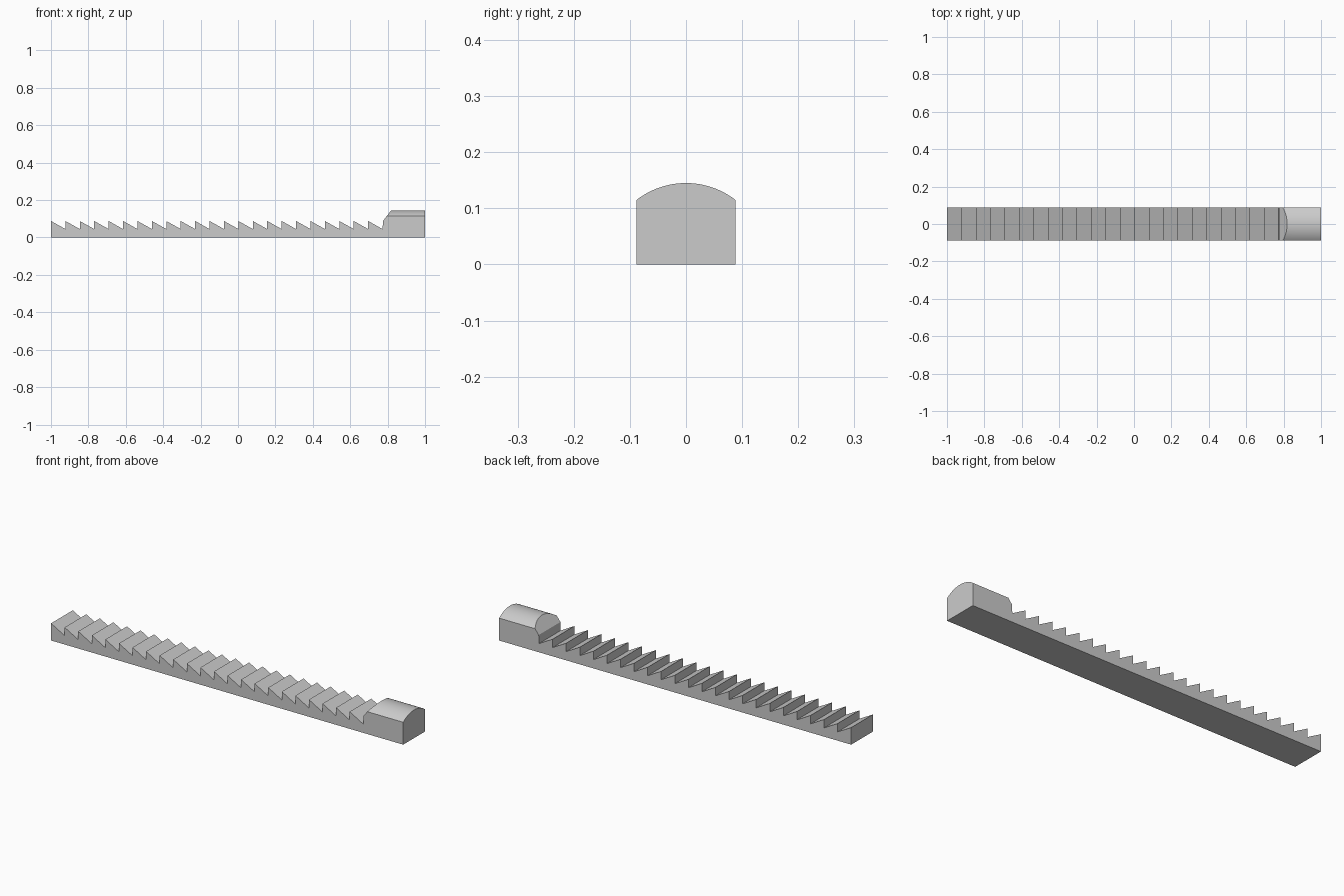
import bpy, bmesh, math
from mathutils import Vector

if "Cube" in bpy.data.objects:
    bpy.data.objects.remove(bpy.data.objects["Cube"], do_unlink=True)

HALF_WIDTH = 0.088
EDGE_Z, CROWN_Z = 0.115, 0.145
TEETH, TEETH_END = 23, 0.773
TIP_Z, VALLEY_Z = 0.088, 0.045

grey = bpy.data.materials.new("light_grey")
grey.use_nodes = True
colour = (0.6, 0.6, 0.6, 1)
grey.diffuse_color = colour
grey.node_tree.nodes["Principled BSDF"].inputs["Base Color"].default_value = colour


def prism(name, outline, sweep):
    """Extrude a closed outline along a vector."""
    bm = bmesh.new()
    face = bm.faces.new([bm.verts.new(p) for p in outline])
    ext = bmesh.ops.extrude_face_region(bm, geom=[face])
    moved = [v for v in ext["geom"] if isinstance(v, bmesh.types.BMVert)]
    bmesh.ops.translate(bm, verts=moved, vec=Vector(sweep))
    bmesh.ops.recalc_face_normals(bm, faces=bm.faces)
    mesh = bpy.data.meshes.new(name)
    bm.to_mesh(mesh)
    bm.free()
    mesh.materials.append(grey)
    obj = bpy.data.objects.new(name, mesh)
    bpy.context.collection.objects.link(obj)
    return obj


# Side profile: flat base, sloped head, saw teeth
side = [(-1, 0), (1, 0), (1, 0.2), (0.861, 0.2), (0.775, TIP_Z)]
pitch = (TEETH_END + 1) / TEETH
for i in reversed(range(TEETH)):
    x = -1 + i * pitch
    side += [(x + pitch, VALLEY_Z), (x, TIP_Z)]
rack = prism("toothed_rack", [(x, -HALF_WIDTH, z) for x, z in side],
             (0, 2 * HALF_WIDTH, 0))

# Crowned cross-section that rounds the top of the head
rise = CROWN_Z - EDGE_Z
radius = (HALF_WIDTH ** 2 + rise ** 2) / (2 * rise)
sweep = math.asin(HALF_WIDTH / radius)
STEPS = 24
arc = []
for i in range(STEPS + 1):
    a = sweep * (1 - 2 * i / STEPS)
    arc.append((radius * math.sin(a), CROWN_Z - radius + radius * math.cos(a)))
# Extend the sides outward along the arc's end tangents to avoid coplanar walls
slope = math.tan(sweep)
drop = EDGE_Z - 0.02 * slope
section = [(-0.108, -0.1), (0.108, -0.1), (0.108, drop)] + arc + [(-0.108, drop)]
crown = prism("crown_cutter", [(-1.1, y, z) for y, z in section], (2.2, 0, 0))
crown.hide_render = True

cut = rack.modifiers.new("crown", "BOOLEAN")
cut.operation = "INTERSECT"
cut.solver = "EXACT"
cut.object = crown

bpy.ops.object.select_all(action="DESELECT")
bpy.context.view_layer.objects.active = rack
rack.select_set(True)
bpy.ops.object.modifier_apply(modifier="crown")
bpy.data.objects.remove(crown, do_unlink=True)
bpy.ops.object.shade_smooth_by_angle(angle=math.radians(20))
